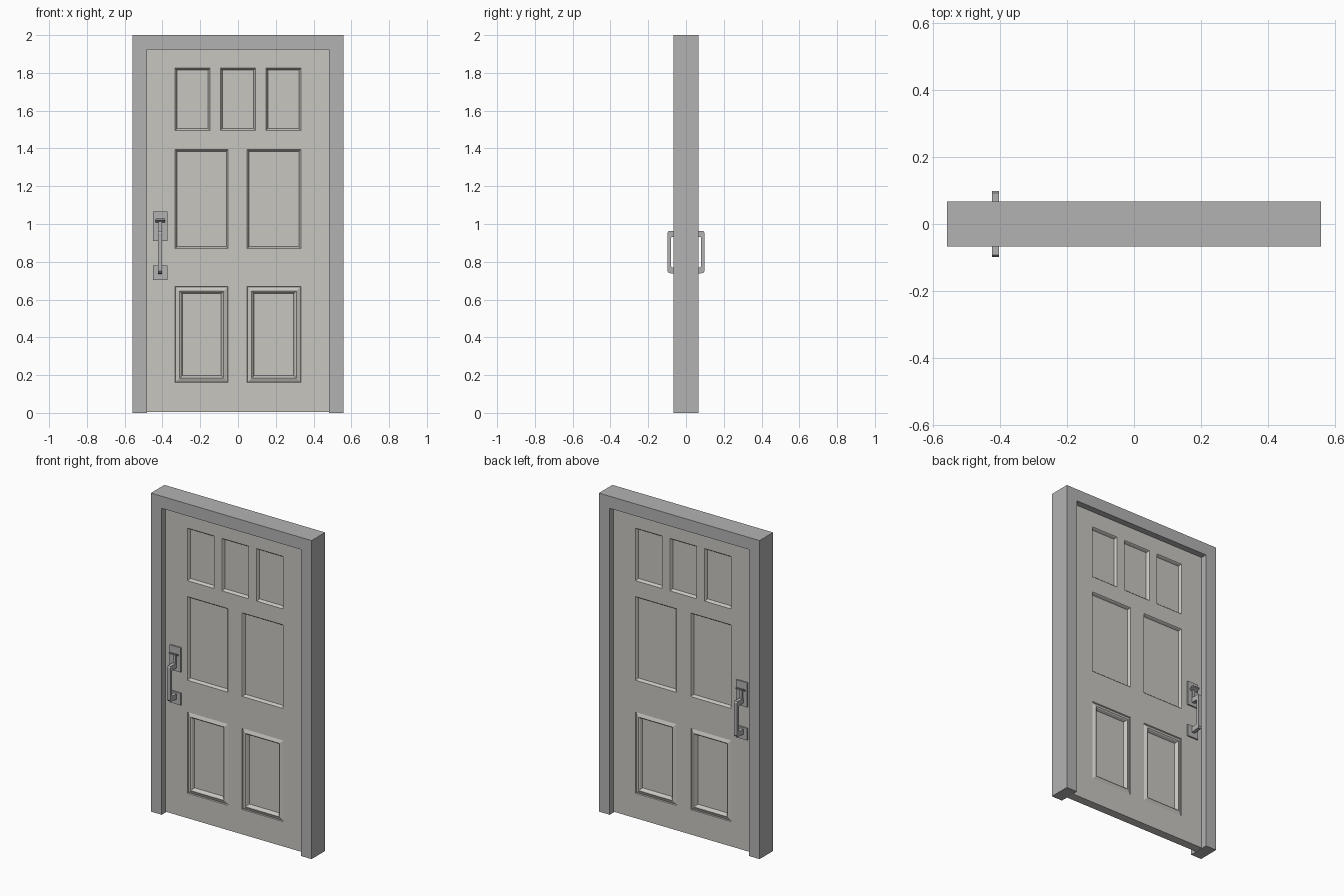
import bpy, bmesh

if "Cube" in bpy.data.objects:
    bpy.data.objects.remove(bpy.data.objects["Cube"])


def material(name, rgb):
    m = bpy.data.materials.new(name)
    m.diffuse_color = (*rgb, 1)
    m.use_nodes = True
    m.node_tree.nodes["Principled BSDF"].inputs["Base Color"].default_value = m.diffuse_color
    return m


GREY = material("grey", (0.45, 0.45, 0.45))
CREAM = material("warm_light_grey", (0.58, 0.565, 0.53))


def finish(bm, name, mat, mirror_y=False):
    me = bpy.data.meshes.new(name)
    bm.to_mesh(me)
    bm.free()
    me.materials.append(mat)
    ob = bpy.data.objects.new(name, me)
    bpy.context.collection.objects.link(ob)
    if mirror_y:
        mod = ob.modifiers.new("mirror", 'MIRROR')
        mod.use_axis = (False, True, False)
    return ob


def prism(name, pts, axis, lo, hi, mat, mirror_y=False):
    """Extrude a 2D outline: axis 'y' uses (x, z) points, axis 'x' uses (y, z)."""
    bm = bmesh.new()
    place = (lambda p, t: (p[0], t, p[1])) if axis == 'y' else (lambda p, t: (t, p[0], p[1]))
    face = bm.faces.new([bm.verts.new(place(p, lo)) for p in pts])
    ext = bmesh.ops.extrude_face_region(bm, geom=[face])
    verts = [g for g in ext['geom'] if isinstance(g, bmesh.types.BMVert)]
    offset = (0, hi - lo, 0) if axis == 'y' else (hi - lo, 0, 0)
    bmesh.ops.translate(bm, verts=verts, vec=offset)
    bmesh.ops.recalc_face_normals(bm, faces=bm.faces)
    return finish(bm, name, mat, mirror_y)


def rect(x0, x1, z0, z1):
    return [(x0, z0), (x1, z0), (x1, z1), (x0, z1)]


# Door frame: one upside-down U
W, IN, TOP, D = 0.558, 0.483, 1.924, 0.067
prism("door_frame", [(-W, 0), (-IN, 0), (-IN, TOP), (IN, TOP), (IN, 0), (W, 0), (W, 2), (-W, 2)],
      'y', -D, D, GREY)

# Door leaf: rails, stiles and moulded panels, mirrored to the back
H = 0.027
PLAIN = [(0, 0), (0.004, 0.004), (0.010, 0.017)]                   # (inset, depth)
BEAD = [(0, 0), (0.003, 0.006), (0.024, -0.003), (0.030, 0.001), (0.038, 0.017)]
PAIR = [(-0.333, -0.052), (0.048, 0.333)]
TRIO = [(-0.333, -0.148), (-0.093, 0.093), (0.148, 0.333)]
ROWS = [(0.004, 0.16, [], None), (0.16, 0.67, PAIR, BEAD), (0.67, 0.87, [], None),
        (0.87, 1.395, PAIR, PLAIN), (1.395, 1.495, [], None), (1.495, 1.825, TRIO, PLAIN),
        (1.825, TOP, [], None)]

bm = bmesh.new()


def quad(points):
    bm.faces.new([bm.verts.new(p) for p in points])


def flat(x0, x1, z0, z1, y):
    quad([(x, y, z) for x, z in rect(x0, x1, z0, z1)])


for z0, z1, panels, profile in ROWS:
    left = -IN
    for x0, x1 in panels:
        flat(left, x0, z0, z1, -H)
        left = x1
        rings = [[(x, -H + d, z) for x, z in rect(x0 + i, x1 - i, z0 + i, z1 - i)]
                 for i, d in profile]
        for a, b in zip(rings, rings[1:]):
            for k in range(4):
                n = (k + 1) % 4
                quad([a[k], a[n], b[n], b[k]])
        quad(rings[-1])
    flat(left, IN, z0, z1, -H)
quad([(-IN, -H, 0.004), (-IN, 0, 0.004), (IN, 0, 0.004), (IN, -H, 0.004)])
bmesh.ops.remove_doubles(bm, verts=bm.verts, dist=1e-5)
finish(bm, "door_leaf", CREAM, True)

# Handle back plates
P = H + 0.009
prism("upper_plate", rect(-0.45, -0.374, 0.911, 1.065), 'y', -P, -H + 0.002, GREY, True)
prism("lower_plate", rect(-0.45, -0.374, 0.704, 0.779), 'y', -P, -H + 0.002, GREY, True)

# Pull grip: bracket outline in side view
O = 0.098
prism("pull_grip", [(-P + .002, 0.735), (-O + .008, 0.74), (-O, 0.75), (-O, 0.953), (-O + .006, 0.962),
                    (-P + .002, 0.962), (-P + .002, 0.932), (-O + .024, 0.932),
                    (-O + .018, 0.926), (-O + .018, 0.776), (-O + .024, 0.77), (-P + .002, 0.77)],
      'x', -0.424, -0.402, GREY, True)

# Thumb latch: tilted tab on a short stem
prism("latch_tab", [(-P + .002, 1.008), (-0.063, 1.022), (-0.063, 1.03), (-P + .002, 1.018)],
      'x', -0.437, -0.387, GREY, True)
prism("latch_stem", [(-P + .002, 0.962), (-P - .008, 0.962), (-P - .008, 1.013), (-P + .002, 1.012)],
      'x', -0.42, -0.402, GREY, True)
